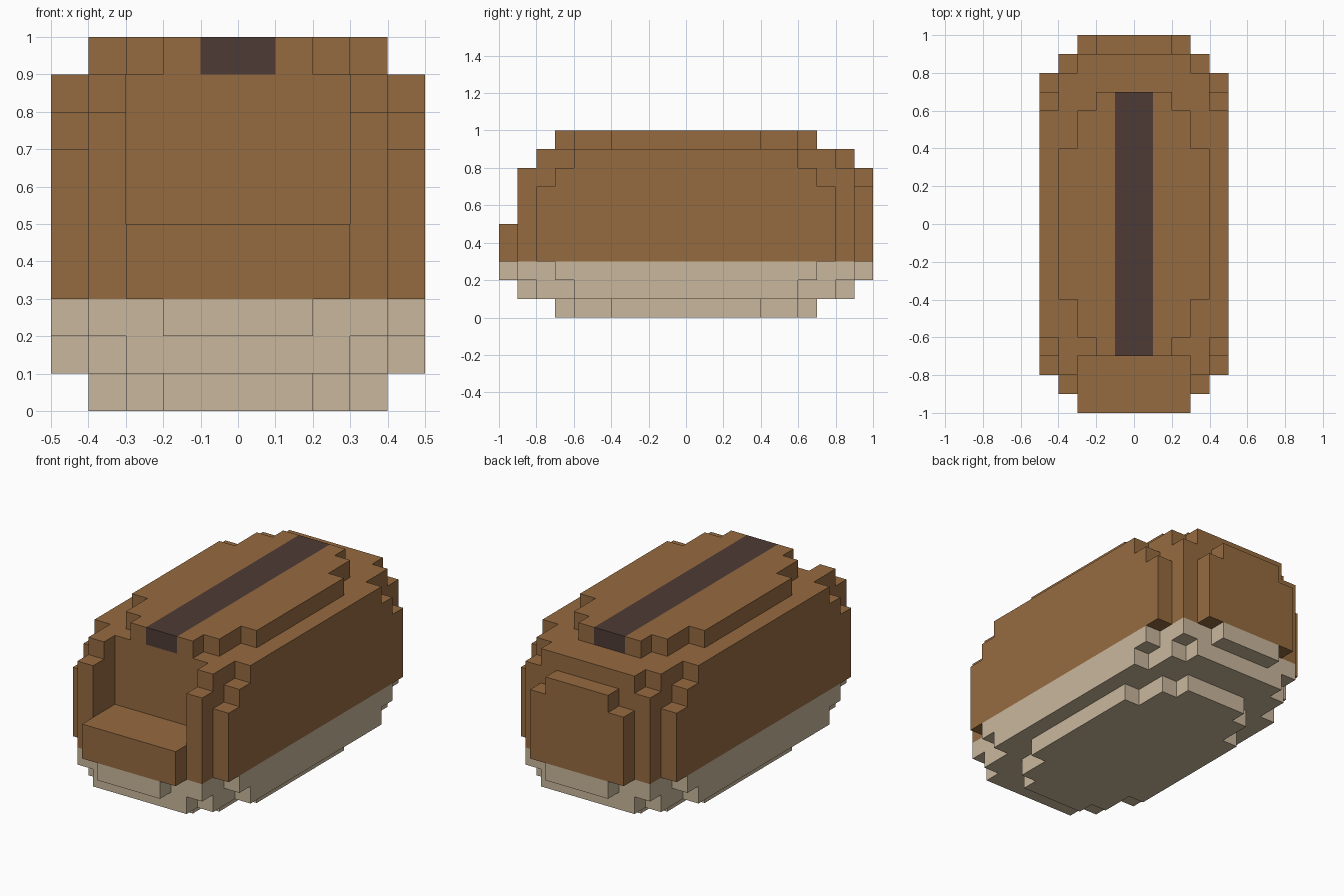
import bpy
import bmesh
from mathutils import Vector

cube = bpy.data.objects.get("Cube")
if cube:
    bpy.data.objects.remove(cube, do_unlink=True)

CELL = 0.1


def make_material(name, rgb):
    mat = bpy.data.materials.new(name)
    mat.use_nodes = True
    mat.diffuse_color = (*rgb, 1)
    mat.node_tree.nodes["Principled BSDF"].inputs["Base Color"].default_value = (*rgb, 1)
    return mat


crust = make_material("crust brown", (0.305, 0.147, 0.051))
cream = make_material("cream", (0.584, 0.474, 0.332))
cocoa = make_material("dark cocoa", (0.078, 0.044, 0.036))

# Stepped plan outlines, as (half width, half length) in cells
cap = [(2, 7), (3, 6), (4, 4)]
shoulder = [(3, 9), (4, 8), (5, 6)]
upper_side = [(2, 10), (4, 9), (5, 7)]
middle = [(3, 10), (4, 9), (5, 8)]
layers = [cap, shoulder, upper_side] + [middle] * 4 + [upper_side, shoulder, cap]


def part_of(x, y, z):
    """Name the part that owns a cell."""
    if z >= 3 and z == 9 and -1 <= x < 1:
        return "top_stripe"
    return "upper_body" if z >= 3 else "lower_body"


# Fill the layers, leaving the open recess above the front step
cells = {}
for z, outline in enumerate(layers):
    for half_w, half_l in outline:
        for x in range(-half_w, half_w):
            for y in range(-half_l, half_l):
                recess = -3 <= x < 3 and y < -7 and z >= 5
                if not recess:
                    cells[x, y, z] = part_of(x, y, z)


def build_part(name, material):
    """Make the outer faces of one part and merge the flat areas."""
    bm = bmesh.new()
    for cell, part in cells.items():
        if part != name:
            continue
        for axis in range(3):
            for side in (0, 1):
                step = [0, 0, 0]
                step[axis] = 2 * side - 1
                if tuple(c + s for c, s in zip(cell, step)) in cells:
                    continue
                corner = Vector(cell)
                corner[axis] += side
                u, v = Vector(), Vector()
                u[(axis + 1) % 3] = v[(axis + 2) % 3] = 1
                ring = [corner, corner + u, corner + u + v, corner + v]
                if not side:
                    ring.reverse()
                bm.faces.new([bm.verts.new(p * CELL) for p in ring])
    bmesh.ops.remove_doubles(bm, verts=bm.verts, dist=CELL / 100)
    bmesh.ops.dissolve_limit(bm, angle_limit=0.01, verts=bm.verts, edges=bm.edges)
    mesh = bpy.data.meshes.new(name)
    bm.to_mesh(mesh)
    bm.free()
    mesh.materials.append(material)
    bpy.context.collection.objects.link(bpy.data.objects.new(name, mesh))


build_part("lower_body", cream)
build_part("upper_body", crust)
build_part("top_stripe", cocoa)
